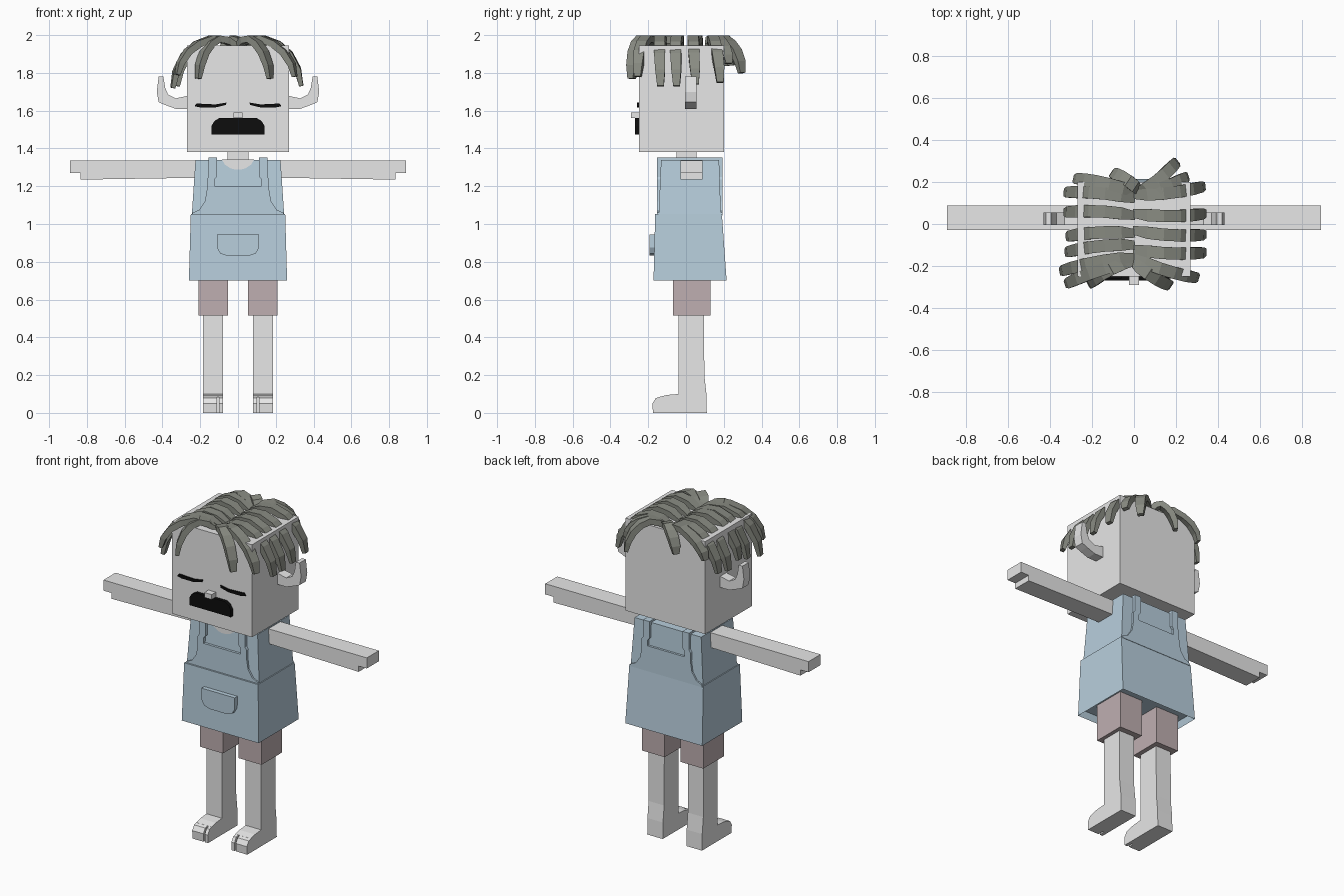
import bpy, bmesh
from mathutils import Vector

cube = bpy.data.objects.get("Cube")
if cube:
    bpy.data.objects.remove(cube, do_unlink=True)


def material(name, rgb):
    m = bpy.data.materials.new(name)
    m.use_nodes = True
    m.diffuse_color = (*rgb, 1)
    m.node_tree.nodes["Principled BSDF"].inputs["Base Color"].default_value = (*rgb, 1)
    return m


SKIN = material("pale skin", (0.8, 0.8, 0.8))
BLUE = material("dusty blue cloth", (0.48, 0.62, 0.72))
MAUVE = material("mauve shorts", (0.52, 0.43, 0.44))
HAIR = material("olive grey hair", (0.25, 0.26, 0.225))
BLACK = material("black", (0.004, 0.004, 0.004))


def finish(name, bm, mat):
    bmesh.ops.recalc_face_normals(bm, faces=bm.faces)
    me = bpy.data.meshes.new(name)
    bm.to_mesh(me)
    bm.free()
    me.materials.append(mat)
    ob = bpy.data.objects.new(name, me)
    bpy.context.collection.objects.link(ob)
    return ob


def loft(name, rings, mat):
    """Closed skin through a list of equal-length point rings."""
    bm = bmesh.new()
    vs = [[bm.verts.new(p) for p in r] for r in rings]
    n = len(vs[0])
    for a, b in zip(vs, vs[1:]):
        for i in range(n):
            bm.faces.new((a[i], a[(i + 1) % n], b[(i + 1) % n], b[i]))
    bm.faces.new(vs[0])
    bm.faces.new(vs[-1])
    return finish(name, bm, mat)


def prism(name, pts, axis, lo, hi, mat):
    """Profile extruded along x (points are y,z) or along y (points are x,z)."""
    put = (lambda p, d: (d, *p)) if axis == "x" else (lambda p, d: (p[0], d, p[1]))
    return loft(name, [[put(p, d) for p in pts] for d in (lo, hi)], mat)


def block(name, x, y, z, mat, top_x=None, top_y=None):
    """Box from ranges, optionally with a different top."""
    def ring(x, y, h):
        return [(x[0], y[0], h), (x[1], y[0], h), (x[1], y[1], h), (x[0], y[1], h)]
    return loft(name, [ring(x, y, z[0]), ring(top_x or x, top_y or y, z[1])], mat)


def mirror(ob):
    ob.modifiers.new("mirror", "MIRROR").use_bisect_axis[0] = False
    return ob


def symmetric(half):
    return half + [(-x, z) for x, z in reversed(half)]


# Head, neck and face
block("head", (-.27, .27), (-.25, .2), (1.38, 1.945), SKIN)
block("neck", (-.055, .055), (-.05, .055), (1.3, 1.4), SKIN)
block("nose", (-.025, .025), (-.29, -.24), (1.56, 1.59), SKIN)
prism("moustache", symmetric([(.14, 1.475), (.14, 1.52), (.125, 1.545), (.1, 1.56)]),
      "y", -.27, -.245, BLACK)
mirror(prism("closed_eye", [(.06, 1.643), (.12, 1.633), (.22, 1.638), (.23, 1.624),
                            (.2, 1.617), (.12, 1.617), (.065, 1.63)], "y", -.259, -.245, BLACK))

# Ears bending out and up
mirror(prism("ear", [(.26, 1.61), (.33, 1.61), (.385, 1.63), (.42, 1.645), (.43, 1.7),
                     (.42, 1.78), (.395, 1.78), (.385, 1.72), (.37, 1.685), (.33, 1.665),
                     (.26, 1.68)], "y", -.005, .055, SKIN))

# Arms with short mitten steps
mirror(prism("arm", [(.2, 1.245), (.835, 1.235), (.835, 1.27), (.89, 1.27), (.89, 1.335),
                     (.2, 1.335)], "y", -.028, .088, SKIN))

# Legs, feet and split toes
mirror(prism("leg", [(.095, .6), (-.04, .6), (-.04, .1), (-.1, .095), (-.14, .085), (-.14, 0),
                     (.11, 0), (.108, .1), (.097, .2)], "x", .08, .185, SKIN))
for name, lo, hi in (("big_toe", .08, .1), ("small_toes", .11, .185)):
    mirror(prism(name, [(-.135, 0), (-.175, 0), (-.178, .05), (-.16, .078), (-.135, .086)],
                 "x", lo, hi, SKIN))

mirror(block("shorts_leg", (.053, .208), (-.07, .13), (.515, .76), MAUVE))

# Dress body and flared skirt with a recessed underside
block("shirt", (-.245, .245), (-.145, .185), (1.04, 1.34), BLUE, (-.225, .225), (-.132, .175))
skirt = block("skirt", (-.26, .26), (-.172, .215), (.7, 1.052), BLUE, (-.25, .25), (-.163, .19))
bm = bmesh.new()
bm.from_mesh(skirt.data)
bm.faces.ensure_lookup_table()
under = [min(bm.faces, key=lambda f: f.calc_center_median().z)]
bmesh.ops.inset_region(bm, faces=under, thickness=.015)
bmesh.ops.translate(bm, verts=under[0].verts, vec=(0, 0, .04))
bm.to_mesh(skirt.data)
bm.free()

# Neckline and apron pocket
prism("neckline", symmetric([(.085, 1.341), (.07, 1.315), (.04, 1.295), (.015, 1.288)]),
      "y", -.139, -.13, SKIN)
prism("pocket", symmetric([(.112, .945), (.112, .875), (.095, .845), (.06, .832)]),
      "y", -.192, -.16, BLUE)

# Bib and shoulder straps on both sides
bib = symmetric([(.245, 1.045), (.24, 1.06), (.205, 1.075), (.175, 1.12), (.165, 1.18),
                 (.165, 1.235), (.155, 1.25), (.155, 1.352), (.112, 1.352), (.112, 1.25),
                 (.125, 1.235), (.125, 1.2)])
for side, lo, hi in (("front", -.153, -.125), ("back", .165, .193)):
    prism(side + "_bib", bib, "y", lo, hi, BLUE)
mirror(block("shoulder_strap", (.112, .155), (-.14, .18), (1.33, 1.352), BLUE))


# Hair locks: flat ribbons that arch from the parting and hang down
ARCH = [(0, 0, 1.945), (.2, 0, 1.973), (.42, 0, 1.98), (.64, .06, 1.965),
        (.82, .3, 1.965), (.95, .65, 1.965), (1, 1, 1.965)]


def lock(name, root, tip, end, width=.058, thick=.036):
    root, tip = Vector((*root, 0)), Vector((*tip, 0))
    across = Vector((0, 0, 1)).cross(tip - root).normalized()
    path = []
    for s, drop, z in ARCH:
        p = root.lerp(tip, s) - across * .05 * s * (1 - s)
        p.z = z + (end - z) * drop
        path.append(p)
    rings = []
    for i, p in enumerate(path):
        along = (path[min(i + 1, len(path) - 1)] - path[max(i - 1, 0)]).normalized()
        out = along.cross(across).normalized()
        size = (.7, 1, 1, 1, 1, .9, .6)[i]
        w, t = across * width * size / 2, out * thick * size / 2
        rings.append([p + w + t, p - w + t, p - w - t, p + w - t])
    return loft(name, rings, HAIR)


LOCKS = [  # root, tip, height of tip
    ((0, .12), (-.325, .15), 1.75), ((0, .04), (-.325, .055), 1.73),
    ((0, -.045), (-.315, -.06), 1.75), ((0, -.1), (-.32, -.135), 1.73),
    ((0, -.16), (-.345, -.225), 1.72), ((0, -.18), (-.32, -.285), 1.79),
    ((-.02, -.18), (-.21, -.285), 1.77), ((0, .15), (-.28, .215), 1.84),
    ((.02, .16), (-.1, .24), 1.84),
    ((0, .14), (.33, .18), 1.75), ((0, .05), (.335, .05), 1.74),
    ((0, -.03), (.335, -.05), 1.73), ((0, -.12), (.335, -.135), 1.73),
    ((0, -.16), (.3, -.255), 1.78), ((0, -.18), (.17, -.29), 1.77),
    ((.02, .15), (.2, .295), 1.8), ((.03, .15), (.25, .225), 1.85),
]
for i, (root, tip, end) in enumerate(LOCKS):
    lock(f"hair_lock_{i + 1}", root, tip, end)
